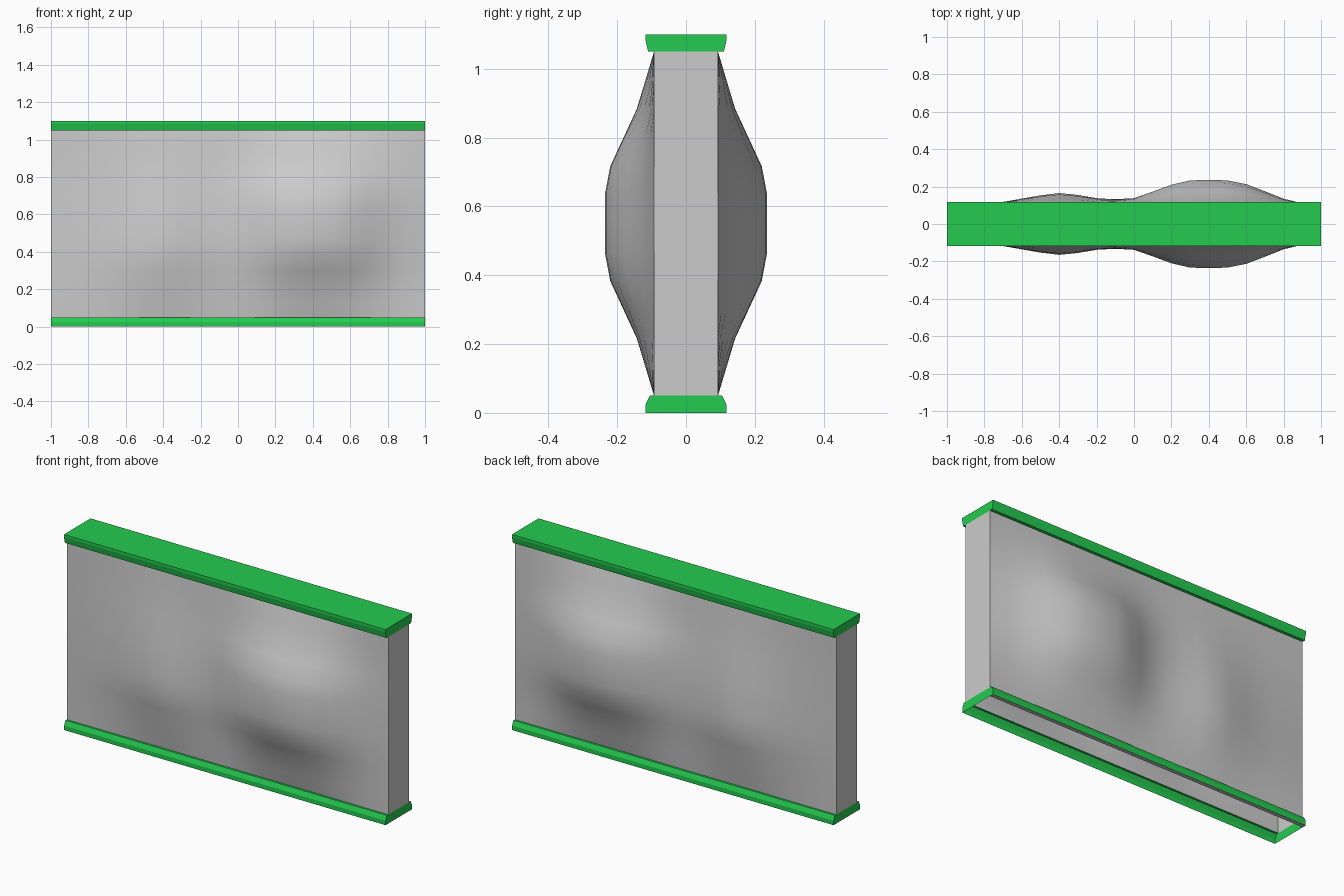
import bpy, bmesh, math

cube = bpy.data.objects.get("Cube")
if cube:
    bpy.data.objects.remove(cube, do_unlink=True)

HALF = 0.093          # half thickness of the flat wall
LOW, HIGH = 0.05, 1.05


def material(name, rgb):
    m = bpy.data.materials.new(name)
    m.use_nodes = True
    m.diffuse_color = (*rgb, 1)
    m.node_tree.nodes["Principled BSDF"].inputs["Base Color"].default_value = (*rgb, 1)
    return m


grey = material("grey", (0.60, 0.60, 0.60))
green = material("green", (0.018, 0.60, 0.08))


def finish(bm, name, mat, smooth=False):
    mesh = bpy.data.meshes.new(name)
    bm.to_mesh(mesh)
    bm.free()
    mesh.materials.append(mat)
    ob = bpy.data.objects.new(name, mesh)
    bpy.context.collection.objects.link(ob)
    if smooth:
        bpy.ops.object.select_all(action="DESELECT")
        ob.select_set(True)
        bpy.context.view_layer.objects.active = ob
        bpy.ops.object.shade_smooth_by_angle(angle=math.radians(35))
    return ob


def lerp_table(points, t):
    for (a, va), (b, vb) in zip(points, points[1:]):
        if a <= t <= b:
            return va + (vb - va) * (t - a) / (b - a)
    return 0.0


# Swelling of the wall: a large bulge and a smaller, lower one
BIG_X = [(-0.2, 0), (-0.1, 0.018), (0, 0.045), (0.1, 0.08), (0.2, 0.117), (0.3, 0.14),
         (0.4, 0.143), (0.5, 0.14), (0.6, 0.12), (0.7, 0.082), (0.8, 0.042), (0.9, 0.018), (1, 0)]
BIG_Z = [(0, 0), (1 / 6, 0.35), (1 / 3, 0.89), (5 / 12, 1), (7 / 12, 1), (2 / 3, 0.89), (5 / 6, 0.35), (1, 0)]
SMALL_X = [(-1, 0), (-0.7, 0.025), (-0.5, 0.06), (-0.4, 0.072), (-0.3, 0.062), (-0.2, 0.045), (0, 0)]
SMALL_Z = [(0, 0), (1 / 6, 0.5), (1 / 3, 1), (1 / 2, 0.9), (2 / 3, 0.6), (5 / 6, 0.25), (1, 0)]


def swell(x, t):
    return (lerp_table(BIG_X, x) * lerp_table(BIG_Z, t)
            + lerp_table(SMALL_X, x) * lerp_table(SMALL_Z, t))


# Hollow wall: two bulged sides joined by flat ends
NX, NZ = 20, 12
bm = bmesh.new()
sides = []
for s in (-1, 1):
    grid = []
    for i in range(NX + 1):
        x = round(-1 + 2 * i / NX, 4)
        grid.append([bm.verts.new((x, s * (HALF + swell(x, j / NZ)), LOW + (HIGH - LOW) * j / NZ))
                     for j in range(NZ + 1)])
    for i in range(NX):
        for j in range(NZ):
            quad = [grid[i][j], grid[i + 1][j], grid[i + 1][j + 1], grid[i][j + 1]]
            bm.faces.new(quad if s < 0 else quad[::-1])
    sides.append(grid)
front, back = sides
for j in range(NZ):
    bm.faces.new((front[-1][j], back[-1][j], back[-1][j + 1], front[-1][j + 1]))
    bm.faces.new((back[0][j], front[0][j], front[0][j + 1], back[0][j + 1]))
finish(bm, "wall", grey, smooth=True)


# Rails: a half profile mirrored front to back and run along the wall
def rail(name, half, lid):
    bm = bmesh.new()
    profile = [(-y, z) for y, z in half] + [(y, z) for y, z in reversed(half)]
    ends = [[bm.verts.new((x, y, z)) for y, z in profile] for x in (-1, 1)]
    left, right = ends
    n, h = len(profile), len(half)
    for k in range(n):
        if k == h - 1 or (k == n - 1 and not lid):
            continue          # open towards the hollow wall
        m = (k + 1) % n
        bm.faces.new((left[k], right[k], right[m], left[m]))
    bm.faces.new(left)
    bm.faces.new(right[::-1])
    bmesh.ops.recalc_face_normals(bm, faces=bm.faces)
    return finish(bm, name, green)


rail("top_rail", [(0.118, 1.1), (0.118, 1.085), (0.11, HIGH), (HALF, HIGH)], True)
rail("bottom_rail", [(0.117, 0), (0.117, 0.025), (0.105, LOW), (HALF, LOW)], False)

# Thin strip under the back edge of the bottom rail
bm = bmesh.new()
bm.faces.new([bm.verts.new(p) for p in
              ((-1, HALF, 0.001), (-1, 0.116, 0.001), (1, 0.116, 0.001), (1, HALF, 0.001))])
finish(bm, "under_strip", grey)
